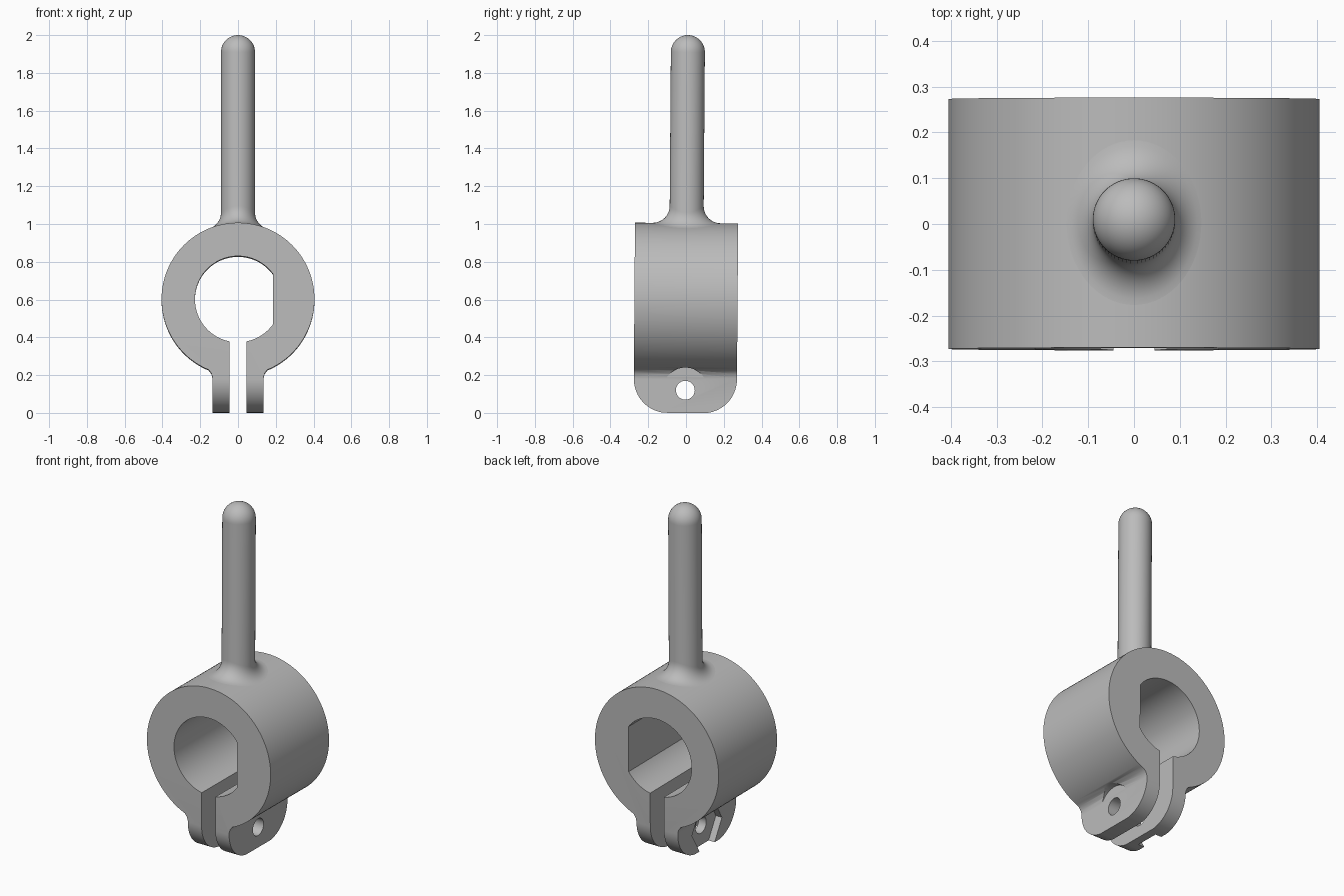
import bpy, bmesh
from math import pi, sin, cos, sqrt, asin, acos, radians
from mathutils import Matrix, Vector

if "Cube" in bpy.data.objects:
    bpy.data.objects.remove(bpy.data.objects["Cube"])

CZ, RO, RB = 0.6, 0.405, 0.228       # ring centre height, outer and bore radius
FLAT, SLOT, EAR = 0.185, 0.045, 0.135
HALF, HOLE_Z = 0.273, 0.12
ROD, FILLET, TOP = 0.09, 0.09, 2.0

grey = bpy.data.materials.new("plain grey")
grey.use_nodes = True
colour = (0.5, 0.5, 0.5, 1)
grey.diffuse_color = colour
grey.node_tree.nodes["Principled BSDF"].inputs["Base Color"].default_value = colour


def make_object(name, bm):
    bmesh.ops.recalc_face_normals(bm, faces=bm.faces)
    mesh = bpy.data.meshes.new(name)
    bm.to_mesh(mesh)
    bm.free()
    mesh.materials.append(grey)
    obj = bpy.data.objects.new(name, mesh)
    bpy.context.collection.objects.link(obj)
    return obj


def prism(name, points, start, end):
    """Extrude a closed outline of 3D points by filling at start and moving to end."""
    bm = bmesh.new()
    face = bm.faces.new([bm.verts.new(Vector(p) + start) for p in points])
    new = bmesh.ops.extrude_face_region(bm, geom=[face])["geom"]
    bmesh.ops.translate(bm, vec=end - start,
                        verts=[v for v in new if isinstance(v, bmesh.types.BMVert)])
    return make_object(name, bm)


def arc(cx, cy, r, a0, a1, n):
    return [(cx + r * cos(a0 + (a1 - a0) * i / n),
             cy + r * sin(a0 + (a1 - a0) * i / n)) for i in range(n + 1)]


def side_prism(name, outline, x0, x1):
    return prism(name, [(0, y, z) for y, z in outline],
                 Vector((x0, 0, 0)), Vector((x1, 0, 0)))


def apply_boolean(target, cutter, operation):
    mod = target.modifiers.new(operation.lower(), "BOOLEAN")
    mod.operation, mod.object, mod.solver = operation, cutter, "EXACT"
    bpy.context.view_layer.objects.active = target
    bpy.ops.object.modifier_apply(modifier=mod.name)
    bpy.data.objects.remove(cutter)


# Split ring with two clamp ears, as one front outline
join = asin(0.155 / RO)
flat_a, slot_a = acos(FLAT / RB), asin(SLOT / RB)
neck = [(EAR, 0), (EAR, 0.185), (0.141, 0.207)]
outline = neck + arc(0, CZ, RO, -pi / 2 + join, 1.5 * pi - join, 112)
outline += [(-x, z) for x, z in reversed(neck)]
outline += [(-SLOT, 0)]
outline += arc(0, CZ, RB, 1.5 * pi - slot_a, flat_a, 64)
outline += arc(0, CZ, RB, -flat_a, -pi / 2 + slot_a, 16)
outline += [(SLOT, 0)]
clamp = prism("clamp_ring", [(x, 0, z) for x, z in outline],
              Vector((0, -HALF, 0)), Vector((0, HALF, 0)))

# Rounded lower corners of the ears
corner = 0.18
rounded = arc(HALF + 0.01 - corner, corner - 0.001, corner, -pi / 2, 0, 16)
rounded = [(y - 0.0099, z) for y, z in rounded]
rounded += [(HALF + 0.05, 0.19), (HALF + 0.05, 1.2)]
rounded += [(-y, z) for y, z in reversed(rounded)]
apply_boolean(clamp, side_prism("ear_rounding", rounded, -1, 1), "INTERSECT")

# Bolt hole, round head clearance on the left ear, hexagonal nut pocket on the right
apply_boolean(clamp, side_prism("bolt_hole", arc(0, HOLE_Z, 0.05, 0, 2 * pi, 32)[:-1],
                                -0.6, 0.6), "DIFFERENCE")
apply_boolean(clamp, side_prism("head_clearance", arc(0, HOLE_Z, 0.12, 0, 2 * pi, 48)[:-1],
                                EAR + 0.0003, 0.6), "DIFFERENCE")
apply_boolean(clamp, side_prism("nut_pocket", arc(0, HOLE_Z, 0.14, 0, 2 * pi, 6)[:-1],
                                -0.6, -0.095), "DIFFERENCE")

# Round-ended rod that blends into the ring with a rolling-ball fillet
SEG, CAP, BLEND = 64, 12, 10
bm = bmesh.new()
tip = bm.verts.new((0, 0, TOP))
columns = []
for s in range(SEG):
    a = 2 * pi * s / SEG
    out = Vector((cos(a), sin(a), 0))
    path = [out * ROD * sin(t) + Vector((0, 0, TOP - ROD + ROD * cos(t)))
            for t in (pi / 2 * i / CAP for i in range(1, CAP + 1))]
    ball = out * (ROD + FILLET)
    rise = sqrt((RO + FILLET) ** 2 - ball.x ** 2)
    ball.z = CZ + rise
    down = Vector((-ball.x, 0, -rise)).normalized()
    for i in range(BLEND + 1):
        path.append(ball + FILLET * (-out).slerp(down, i / BLEND))
    columns.append([bm.verts.new(p) for p in path])
for s in range(SEG):
    a, b = columns[s - 1], columns[s]
    bm.faces.new((tip, a[0], b[0]))
    for i in range(len(a) - 1):
        bm.faces.new((a[i], a[i + 1], b[i + 1], b[i]))
rod = make_object("handle_rod", bm)

# Slight backward lean of the whole piece, then smooth shading with sharp edges
lean = (Matrix.Translation((0, 0, CZ)) @ Matrix.Rotation(-0.0075, 4, "X")
        @ Matrix.Translation((0, 0, -CZ)))
bpy.ops.object.select_all(action="DESELECT")
for obj in (clamp, rod):
    obj.data.transform(lean)
    obj.select_set(True)
bpy.context.view_layer.objects.active = clamp
bpy.ops.object.shade_smooth_by_angle(angle=radians(30))
